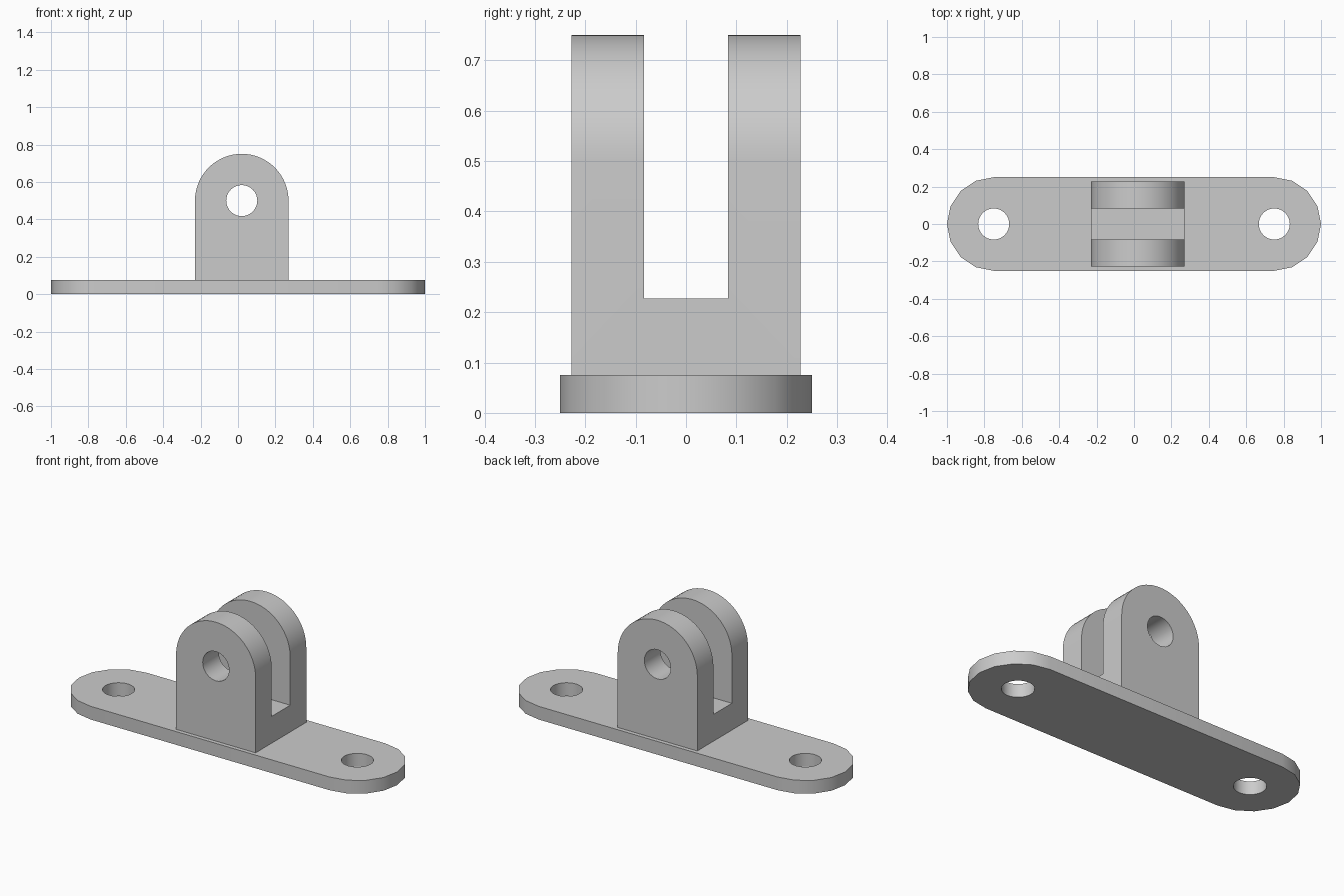
import bpy
import bmesh
from math import sin, cos, pi, radians
from mathutils import Matrix

cube = bpy.data.objects.get("Cube")
if cube:
    bpy.data.objects.remove(cube, do_unlink=True)

grey = bpy.data.materials.new("plain grey")
grey.use_nodes = True
color = (0.6, 0.6, 0.6, 1)
grey.diffuse_color = color
grey.node_tree.nodes["Principled BSDF"].inputs["Base Color"].default_value = color

BASE_TOP = 0.075
LUG_X, LUG_Z = 0.02, 0.5
RADIUS, HOLE = 0.25, 0.083


def arc(cx, cy, r, start, end, steps):
    angles = [start + (end - start) * i / steps for i in range(steps + 1)]
    return [(cx + r * cos(a), cy + r * sin(a)) for a in angles]


def prism(name, outline, depth, matrix=Matrix()):
    """Extrude a flat outline along local z, then place it."""
    bm = bmesh.new()
    face = bm.faces.new([bm.verts.new((x, y, 0)) for x, y in outline])
    top = bmesh.ops.extrude_face_region(bm, geom=[face])["geom"]
    verts = [v for v in top if isinstance(v, bmesh.types.BMVert)]
    bmesh.ops.translate(bm, verts=verts, vec=(0, 0, depth))
    bmesh.ops.transform(bm, matrix=matrix, verts=bm.verts)
    bmesh.ops.recalc_face_normals(bm, faces=bm.faces)
    mesh = bpy.data.meshes.new(name)
    bm.to_mesh(mesh)
    bm.free()
    mesh.materials.append(grey)
    obj = bpy.data.objects.new(name, mesh)
    bpy.context.collection.objects.link(obj)
    return obj


def finish(obj, cutters):
    """Cut the openings, then smooth the curved sides."""
    bpy.ops.object.select_all(action='DESELECT')
    obj.select_set(True)
    bpy.context.view_layer.objects.active = obj
    for cutter in cutters:
        mod = obj.modifiers.new("cut", 'BOOLEAN')
        mod.operation = 'DIFFERENCE'
        mod.solver = 'EXACT'
        mod.object = cutter
        bpy.ops.object.modifier_apply(modifier=mod.name)
        bpy.data.objects.remove(cutter, do_unlink=True)
    bpy.ops.object.shade_smooth_by_angle(angle=radians(30))


def along_y(half_width):
    """Stand an outline up in the xz plane, extruded from front to back."""
    return Matrix.Translation((0, half_width, 0)) @ Matrix.Rotation(pi / 2, 4, 'X')


# Base plate with rounded ends and two screw holes
plate = (arc(0.75, 0, RADIUS, -pi / 2, pi / 2, 8)
         + arc(-0.75, 0, RADIUS, pi / 2, 3 * pi / 2, 8))
base = prism("base_plate", plate, BASE_TOP)
screw_holes = [prism("screw_hole_cutter", arc(x, 0, HOLE, 0, 2 * pi, 32)[:-1], 0.3,
                     Matrix.Translation((0, 0, -0.1))) for x in (-0.75, 0.75)]
finish(base, screw_holes)

# Clevis block with a round top, a slot between the lugs and a pin hole
side = arc(LUG_X, LUG_Z, RADIUS, 0, pi, 32)
side += [(LUG_X - RADIUS, BASE_TOP), (LUG_X + RADIUS, BASE_TOP)]
clevis = prism("clevis", side, 0.454, along_y(0.227))
slot = prism("slot_cutter", [(-0.5, 0.227), (0.5, 0.227), (0.5, 1), (-0.5, 1)],
             2 * HOLE, along_y(HOLE))
pin_hole = prism("pin_hole_cutter", arc(LUG_X, LUG_Z, HOLE, 0, 2 * pi, 32)[:-1],
                 1, along_y(0.5))
finish(clevis, [slot, pin_hole])
